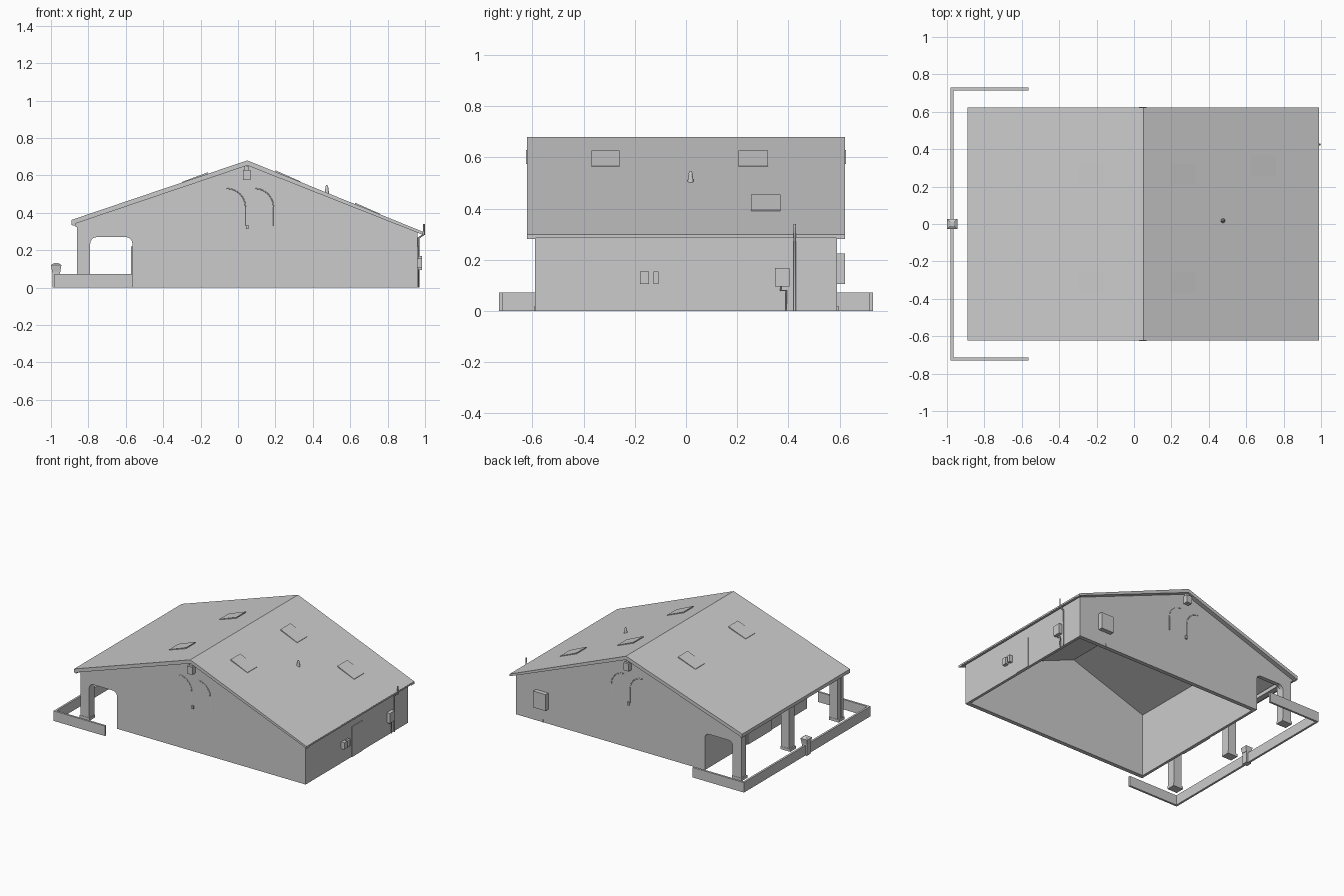
import bpy, bmesh, math
from mathutils import Vector

cube = bpy.data.objects.get("Cube")
if cube:
    bpy.data.objects.remove(cube, do_unlink=True)

grey = bpy.data.materials.new("plain grey")
grey.use_nodes = True
GREY = (0.6, 0.6, 0.6, 1)
grey.diffuse_color = GREY
grey.node_tree.nodes["Principled BSDF"].inputs["Base Color"].default_value = GREY


def finish(name, bm):
    bmesh.ops.recalc_face_normals(bm, faces=bm.faces)
    mesh = bpy.data.meshes.new(name)
    bm.to_mesh(mesh)
    bm.free()
    mesh.materials.append(grey)
    obj = bpy.data.objects.new(name, mesh)
    bpy.context.collection.objects.link(obj)
    return obj


def prism(name, outline, y0, y1):
    """Extrude an (x, z) outline along y."""
    bm = bmesh.new()
    face = bm.faces.new([bm.verts.new((x, y0, z)) for x, z in outline])
    out = bmesh.ops.extrude_face_region(bm, geom=[face])
    moved = [v for v in out["geom"] if isinstance(v, bmesh.types.BMVert)]
    bmesh.ops.translate(bm, vec=(0, y1 - y0, 0), verts=moved)
    return finish(name, bm)


def box(name, x0, x1, y0, y1, z0, z1):
    return prism(name, [(x0, z0), (x1, z0), (x1, z1), (x0, z1)], y0, y1)


def cone(name, x, y, z0, z1, r0, r1, sides=12):
    bm = bmesh.new()
    bmesh.ops.create_cone(bm, cap_ends=True, segments=sides, radius1=r0, radius2=r1, depth=z1 - z0)
    bmesh.ops.translate(bm, vec=(x, y, (z0 + z1) / 2), verts=bm.verts)
    return finish(name, bm)


def tube(name, points, radius):
    curve = bpy.data.curves.new(name, "CURVE")
    curve.dimensions = "3D"
    curve.bevel_depth = radius
    curve.bevel_resolution = 1
    curve.use_fill_caps = True
    line = curve.splines.new("POLY")
    line.points.add(len(points) - 1)
    for p, co in zip(line.points, points):
        p.co = (*co, 1)
    curve.materials.append(grey)
    obj = bpy.data.objects.new(name, curve)
    bpy.context.collection.objects.link(obj)


# Roof lines
RIDGE = Vector((0.05, 0.68))
EAVE_L = Vector((-0.89, 0.362))
EAVE_R = Vector((0.99, 0.298))


def roof_z(x):
    eave = EAVE_L if x < RIDGE.x else EAVE_R
    return RIDGE.y + (x - RIDGE.x) * (eave.y - RIDGE.y) / (eave.x - RIDGE.x)


def roof_slab(name, depth, y0, y1):
    d = Vector((0, depth))
    prism(name, [EAVE_L, RIDGE, EAVE_R, EAVE_R - d * 0.6, RIDGE - d, EAVE_L - d], y0, y1)


roof_slab("roof", 0.018, -0.59, 0.59)

# Gable walls with a round-cornered porch opening, and their trims
LEFT, INNER, RIGHT = -0.86, -0.565, 0.96
arch = []
for cx, start in ((-0.755, 180), (-0.6, 90)):
    for i in range(6):
        a = math.radians(start - i * 18)
        arch.append((cx + 0.035 * math.cos(a), 0.235 + 0.035 * math.sin(a)))
gable = [(INNER, 0), (RIGHT, 0), (RIGHT, roof_z(RIGHT) - 0.008), (RIDGE.x, 0.67),
         (LEFT, roof_z(LEFT) - 0.015), (LEFT, 0), (-0.79, 0)] + arch

for side, name in ((-1, "front"), (1, "back")):
    def span(a, b):
        return sorted((side * a, side * b))
    prism(name + "_gable_wall", gable, *span(0.56, 0.59))
    roof_slab(name + "_verge_board", 0.027, *span(0.588, 0.622))
    box(name + "_gable_lamp", 0.026, 0.068, *span(0.59, 0.625), 0.575, 0.63)
    box(name + "_lamp_bracket", 0.036, 0.058, *span(0.59, 0.61), 0.63, 0.65)
    box(name + "_wall_socket", 0.042, 0.056, *span(0.59, 0.6), 0.312, 0.335)
    for k, x in enumerate((-0.06, 0.09)):
        bend = [(x + 0.1 * math.sin(t * math.pi / 12), side * 0.59,
                 0.43 + 0.1 * math.cos(t * math.pi / 12)) for t in range(7)]
        tube(f"{name}_curved_trim_{k}", bend + [(x + 0.1, side * 0.59, 0.33)], 0.003)
    box(name + "_yard_wall", -0.98, -0.565, *span(0.715, 0.73), 0, 0.073)

# Long walls
box("right_wall", RIGHT - 0.02, RIGHT, -0.57, 0.57, 0, roof_z(RIGHT) - 0.008)
box("porch_wall", INNER, INNER + 0.02, -0.57, 0.57, 0, roof_z(INNER) - 0.01)
box("porch_door", INNER - 0.006, INNER, -0.17, 0.1, 0, 0.22)

# Porch posts and beam
for name, y in (("front", -0.56), ("middle", 0), ("back", 0.56)):
    box(name + "_post", -0.855, -0.79, y - 0.03, y + 0.03, 0, 0.35)
    box(name + "_post_base", -0.865, -0.785, y - 0.032, y + 0.032, 0, 0.02)
box("porch_beam", -0.87, -0.83, -0.59, 0.59, 0.325, 0.352)
box("left_fascia", -0.885, -0.87, -0.62, 0.62, 0.333, 0.36)
box("right_fascia", 0.972, 0.989, -0.62, 0.62, 0.286, 0.299)

# Yard wall and its pillar
box("left_yard_wall", -0.98, -0.965, -0.73, 0.73, 0, 0.073)
box("yard_pillar", -0.992, -0.953, -0.022, 0.022, 0, 0.1)
cap = cone("yard_pillar_cap", 0, 0, 0.08, 0.12, 0.03, 0.039, 4)
lid = cone("yard_pillar_lid", 0, 0, 0.12, 0.132, 0.039, 0.014, 4)
for obj in (cap, lid):
    obj.rotation_euler.z = math.pi / 4
    obj.location.x = -0.972

# Skylights, lifted a little at their upper edge
for k, (xu, xl, y0, y1) in enumerate(((-0.16, -0.3, 0.21, 0.32), (-0.16, -0.3, -0.37, -0.26),
                                      (0.2, 0.335, 0.205, 0.32), (0.2, 0.335, -0.37, -0.26),
                                      (0.625, 0.76, 0.255, 0.37))):
    prism(f"skylight_{k}", [(xu, roof_z(xu) - 0.005), (xu, roof_z(xu) + 0.008),
                            (xl, roof_z(xl) + 0.003), (xl, roof_z(xl) - 0.005)], y0, y1)

# Roof vent
cone("roof_vent", 0.475, 0.018, 0.495, 0.535, 0.014, 0.007)
cone("roof_vent_cap", 0.475, 0.018, 0.535, 0.548, 0.009, 0.003)

# Fittings on the right wall
box("side_door", RIGHT, RIGHT + 0.005, -0.06, 0.06, 0, 0.22)
box("large_side_meter", RIGHT, 0.985, -0.18, -0.145, 0.105, 0.155)
box("small_side_meter", RIGHT, 0.985, -0.127, -0.107, 0.105, 0.155)
box("side_cabinet", RIGHT, 0.985, 0.347, 0.405, 0.095, 0.168)
tube("cabinet_cable", [(0.965, 0.37, 0.1), (0.965, 0.37, 0.08), (0.965, 0.392, 0.08), (0.965, 0.392, 0)], 0.004)
tube("mast_pipe", [(0.965, 0.425, 0), (0.965, 0.425, 0.265), (0.995, 0.425, 0.285), (0.995, 0.425, 0.34)], 0.005)

# Cabinet on the back wall
box("back_cabinet", 0.7, 0.8, 0.59, 0.622, 0.105, 0.225)
tube("back_cabinet_cable", [(0.74, 0.593, 0), (0.74, 0.593, 0.02)], 0.004)
